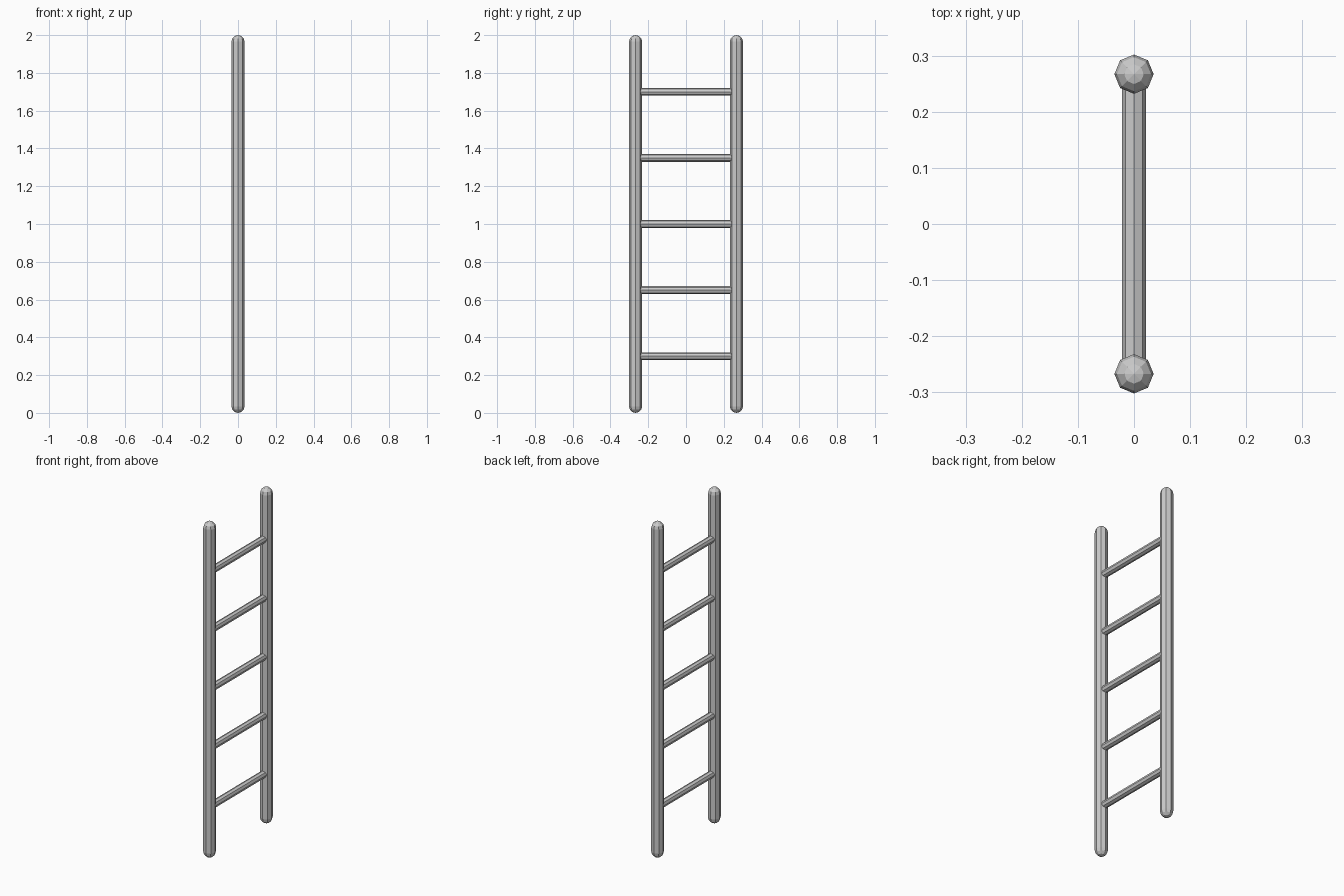
import bpy, bmesh
from math import sin, cos, pi, radians
from mathutils import Matrix

if "Cube" in bpy.data.objects:
    bpy.data.objects.remove(bpy.data.objects["Cube"])

SIDES = 8


def capsule(name, radius, length, matrix):
    """Eight-sided rod with rounded ends, centred along its local z axis."""
    half = length / 2 - radius
    angles = [radians(a) for a in (0, 30, 60)]
    profile = [(radius * cos(a), -half - radius * sin(a)) for a in reversed(angles)]
    profile += [(radius * cos(a), half + radius * sin(a)) for a in angles]

    bm = bmesh.new()
    rings = [[bm.verts.new((r * cos(2 * pi * i / SIDES), r * sin(2 * pi * i / SIDES), z))
              for i in range(SIDES)] for r, z in profile]
    bottom = bm.verts.new((0, 0, -length / 2))
    top = bm.verts.new((0, 0, length / 2))
    for i in range(SIDES):
        j = (i + 1) % SIDES
        for lo, hi in zip(rings, rings[1:]):
            bm.faces.new((lo[i], lo[j], hi[j], hi[i]))
        bm.faces.new((rings[0][j], rings[0][i], bottom))
        bm.faces.new((rings[-1][i], rings[-1][j], top))
    bm.transform(matrix)
    mesh = bpy.data.meshes.new(name)
    bm.to_mesh(mesh)
    bm.free()
    obj = bpy.data.objects.new(name, mesh)
    bpy.context.collection.objects.link(obj)
    return obj


# Two upright rails
for side, y in (("left", -0.267), ("right", 0.267)):
    capsule(f"rail_{side}", 0.035, 2.0, Matrix.Translation((0, y, 1.0)))

# Five rungs between the rails, ends buried inside them
for n in range(5):
    place = Matrix.Translation((0, 0, 0.30 + 0.35 * n)) @ Matrix.Rotation(pi / 2, 4, 'X')
    capsule(f"rung_{n + 1}", 0.021, 0.534, place)
